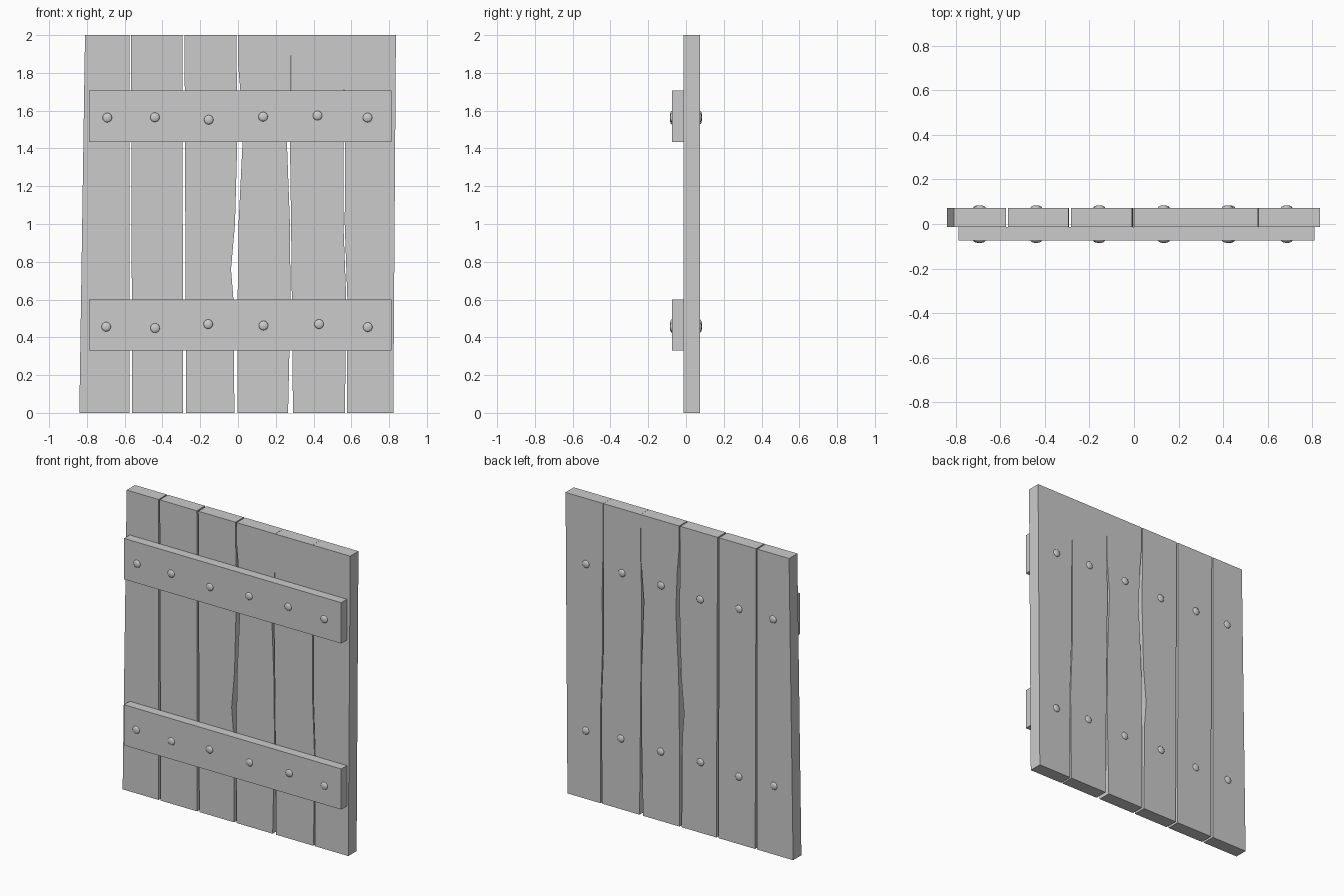
import bpy, bmesh
from math import radians

if "Cube" in bpy.data.objects:
    bpy.data.objects.remove(bpy.data.objects["Cube"])

PLANK_FRONT, PLANK_BACK = -0.014, 0.073
BATTEN_FRONT = -0.074


def prism(name, outline, y0, y1):
    """Extrude an (x, z) outline from y0 to y1."""
    bm = bmesh.new()
    face = bm.faces.new([bm.verts.new((x, y0, z)) for x, z in outline])
    ext = bmesh.ops.extrude_face_region(bm, geom=[face])
    verts = [g for g in ext["geom"] if isinstance(g, bmesh.types.BMVert)]
    bmesh.ops.translate(bm, vec=(0, y1 - y0, 0), verts=verts)
    bmesh.ops.recalc_face_normals(bm, faces=bm.faces)
    mesh = bpy.data.meshes.new(name)
    bm.to_mesh(mesh)
    bm.free()
    obj = bpy.data.objects.new(name, mesh)
    bpy.context.collection.objects.link(obj)
    return obj


def nail(name, x, y, z):
    """Shallow domed nail head, half sunk into the surface."""
    bpy.ops.mesh.primitive_uv_sphere_add(segments=16, ring_count=8, radius=1,
                                         location=(x, y, z), rotation=(radians(90), 0, 0))
    obj = bpy.context.object
    obj.name = name
    obj.scale = (0.025, 0.025, 0.011)
    bpy.ops.object.shade_smooth()


# Rough planks: left and right edges as (x, z) points, bottom to top
planks = [
    ([(-0.84, 0), (-0.81, 2)], [(-0.575, 0), (-0.575, 2)]),
    ([(-0.56, 0), (-0.567, 2)], [(-0.291, 0), (-0.294, 2)]),
    ([(-0.275, 0), (-0.283, 2)],
     [(-0.019, 0), (-0.024, 0.6), (-0.037, 0.76), (-0.016, 1.0), (-0.004, 1.43), (-0.008, 2)]),
    ([(-0.003, 0), (-0.002, 0.6), (0.003, 1.0), (0.024, 1.43), (0.013, 1.7), (0, 1.85), (-0.001, 2)],
     [(0.265, 0), (0.278, 0.6), (0.275, 1.0), (0.259, 1.43), (0.28, 1.7), (0.283, 2)]),
    ([(0.291, 0), (0.281, 1.0), (0.275, 1.43), (0.284, 1.75), (0.284, 2)],
     [(0.566, 0), (0.573, 0.6), (0.558, 1.0), (0.558, 2)]),
    ([(0.577, 0), (0.579, 0.6), (0.565, 1.0), (0.566, 1.43), (0.559, 1.75), (0.559, 2)],
     [(0.822, 0), (0.836, 2)]),
]
for i, (left, right) in enumerate(planks, 1):
    prism(f"plank_{i}", left + right[::-1], PLANK_FRONT, PLANK_BACK)

# Two cross battens on the front
for name, z0, z1 in (("lower_batten", 0.33, 0.60), ("upper_batten", 1.435, 1.707)):
    prism(name, [(-0.788, z0), (0.812, z0), (0.812, z1), (-0.788, z1)],
          BATTEN_FRONT, PLANK_FRONT)

# Nail heads on the front of the battens and on the back of the planks
nails = {
    "lower": [(-0.698, 0.456), (-0.439, 0.449), (-0.158, 0.47),
              (0.135, 0.462), (0.429, 0.47), (0.687, 0.454)],
    "upper": [(-0.692, 1.563), (-0.44, 1.565), (-0.155, 1.552),
              (0.133, 1.568), (0.421, 1.574), (0.686, 1.563)],
}
for row, points in nails.items():
    for i, (x, z) in enumerate(points, 1):
        nail(f"{row}_front_nail_{i}", x, BATTEN_FRONT, z)
        nail(f"{row}_back_nail_{i}", x, PLANK_BACK, z)
